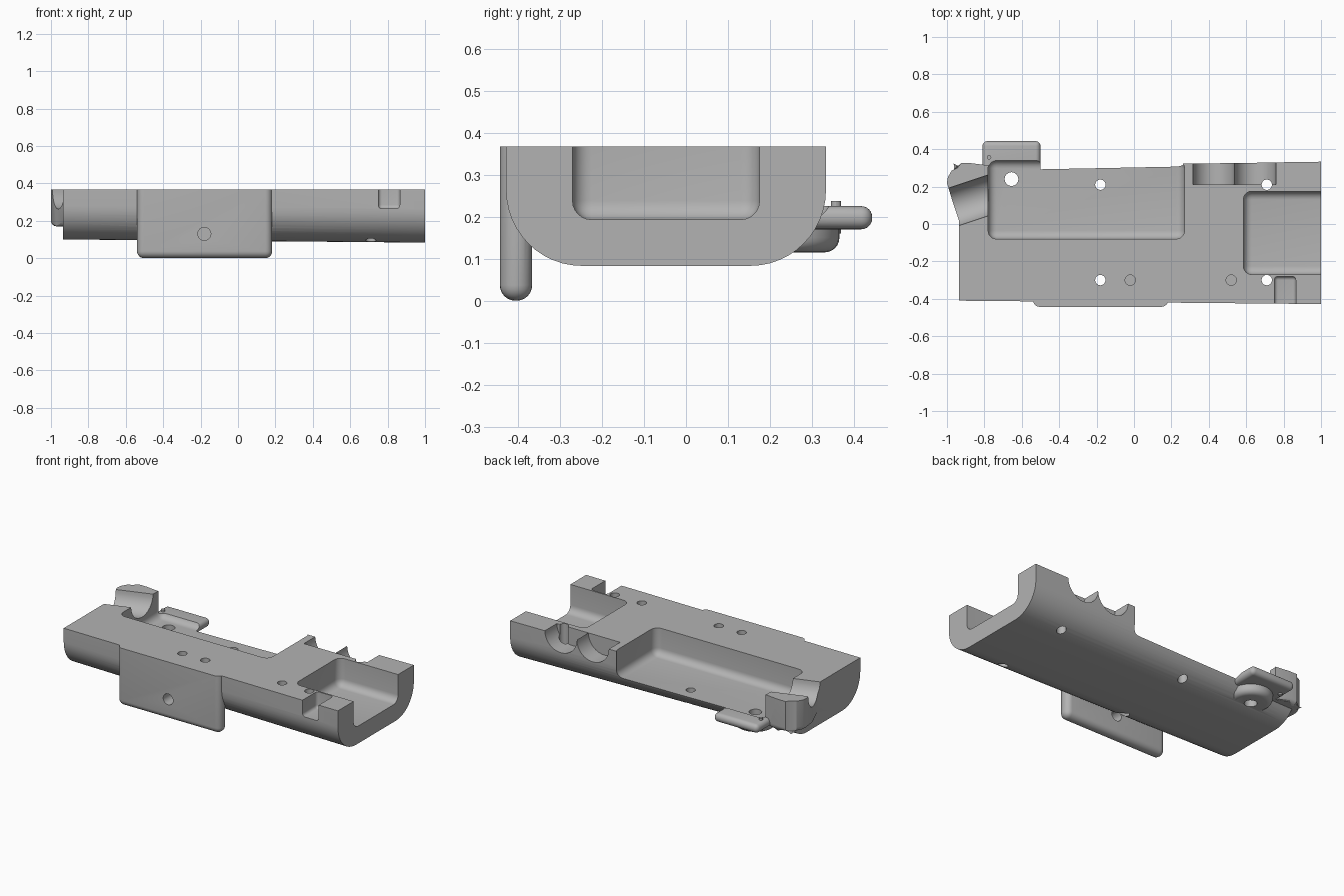
import bpy, bmesh, math
from mathutils import Matrix, Vector

if "Cube" in bpy.data.objects:
    bpy.data.objects.remove(bpy.data.objects["Cube"])

TOP = 0.367
grey = bpy.data.materials.new("plain_grey")
grey.use_nodes = True
grey.diffuse_color = (0.45, 0.45, 0.45, 1)
grey.node_tree.nodes["Principled BSDF"].inputs["Base Color"].default_value = grey.diffuse_color


def make(name, bm):
    bmesh.ops.recalc_face_normals(bm, faces=bm.faces)
    mesh = bpy.data.meshes.new(name)
    bm.to_mesh(mesh)
    bm.free()
    mesh.materials.append(grey)
    ob = bpy.data.objects.new(name, mesh)
    bpy.context.collection.objects.link(ob)
    return ob


def round_edges(bm, edges, r):
    bmesh.ops.bevel(bm, geom=edges, offset=r, segments=6, profile=0.5,
                    affect='EDGES', clamp_overlap=True)


def box(name, lo, hi, r=0):
    bm = bmesh.new()
    bmesh.ops.create_cube(bm, size=1)
    for v in bm.verts:
        v.co = Vector([(a + b) / 2 + c * (b - a) for a, b, c in zip(lo, hi, v.co)])
    if r:
        round_edges(bm, bm.edges[:], r)
    return make(name, bm)


def rod(name, start, end, r, sides=24, rounding=0):
    start, end = Vector(start), Vector(end)
    axis = end - start
    bm = bmesh.new()
    place = Matrix.Translation((start + end) / 2) @ axis.to_track_quat('Z', 'Y').to_matrix().to_4x4()
    bmesh.ops.create_cone(bm, cap_ends=True, segments=sides, radius1=r, radius2=r,
                          depth=axis.length, matrix=place)
    if rounding:
        low = min(v.co.z for v in bm.verts) + 0.001
        round_edges(bm, [e for e in bm.edges if all(v.co.z < low for v in e.verts)], rounding)
    return make(name, bm)


def prism(name, rings):
    bm = bmesh.new()
    a, b = [[bm.verts.new(p) for p in ring] for ring in rings]
    bm.faces.new(a)
    bm.faces.new(b)
    for i in range(len(a)):
        j = (i + 1) % len(a)
        bm.faces.new((a[i], a[j], b[j], b[i]))
    return bm


def combine(target, tool, operation):
    mod = target.modifiers.new(tool.name, 'BOOLEAN')
    mod.operation, mod.object, mod.solver = operation, tool, 'EXACT'
    bpy.context.view_layer.objects.active = target
    bpy.ops.object.modifier_apply(modifier=mod.name)
    bpy.data.objects.remove(tool)


# Main body: a tapered trough section with round lower edges
def section(x, front, back, bottom, r=0.18):
    pts = [(x, front, TOP)]
    for cy, first in ((front + r, 180), (back - r, 270)):
        for i in range(13):
            t = math.radians(first + i * 7.5)
            pts.append((x, cy + r * math.cos(t), bottom + r + r * math.sin(t)))
    return pts + [(x, back, TOP)]


body = make("receiver_body", prism("body", [section(-0.935, -0.41, 0.305, 0.1),
                                            section(1.0, -0.428, 0.333, 0.083)]))

# Corner lug with a rounded underside
outline = [(-0.93, 0.0), (-0.97, 0.12), (-1.0, 0.22), (-0.995, 0.25), (-0.975, 0.285),
           (-0.945, 0.3), (-0.925, 0.325), (-0.87, 0.325), (-0.75, 0.31), (-0.75, 0.0)]
bm = prism("lug", [[(x, y, z) for x, y in outline] for z in (0.17, TOP)])
round_edges(bm, [e for e in bm.edges if all(v.co.z < 0.18 for v in e.verts)], 0.03)
lug = make("corner_lug", bm)

# Joined solids
for part in (
    box("front_plate", (-0.54, -0.443, 0), (0.183, -0.366, 0.5), 0.037),
    lug,
    rod("hole_boss", (-0.655, 0.24, 0.115), (-0.655, 0.24, 0.21), 0.125, 32, 0.035),
    box("back_tab", (-0.81, 0.2, 0.17), (-0.5, 0.443, 0.225), 0.026),
):
    combine(body, part, 'UNION')

# Pockets, notch and top trim
cutters = [
    box("top_trim", (-2, -1, TOP), (2, 1, 1)),
    box("long_pocket", (-0.78, -0.08, 0.197), (0.27, 0.343, 0.6), 0.045),
    box("end_pocket", (0.585, -0.27, 0.193), (1.3, 0.175, 0.6), 0.045),
    box("front_notch", (0.75, -0.6, 0.265), (0.865, -0.28, 0.6), 0.02),
]
# Round scoops along the back and the slanted channel
for x in (0.426, 0.648):
    cutters.append(rod("back_scoop", (x, 0.21, TOP), (x, 0.6, TOP), 0.111, 32))
cutters.append(rod("slanted_channel", (-1.12, 0.04, TOP), (-0.7, 0.18, TOP), 0.104, 32))

# Vertical through holes, blind holes and the front hole
for x, y, r, low in ((-0.18, 0.21, 0.028, -0.1), (0.71, 0.21, 0.028, -0.1),
                     (-0.18, -0.3, 0.028, -0.1), (0.71, -0.3, 0.028, -0.1),
                     (-0.655, 0.24, 0.037, -0.1),
                     (-0.02, -0.3, 0.028, 0.25), (0.52, -0.3, 0.028, 0.25)):
    cutters.append(rod("vertical_hole", (x, y, low), (x, y, 0.6), r, 16))
cutters.append(rod("front_hole", (-0.18, -0.6, 0.13), (-0.18, -0.25, 0.13), 0.035, 16))
for cutter in cutters:
    combine(body, cutter, 'DIFFERENCE')

# Small pin on the back tab
pin = rod("tab_pin", (-0.775, 0.357, 0.16), (-0.775, 0.357, 0.237), 0.012, 12)

for ob in (body, pin):
    bpy.ops.object.select_all(action='DESELECT')
    ob.select_set(True)
    bpy.context.view_layer.objects.active = ob
    bpy.ops.object.shade_smooth_by_angle(angle=math.radians(30))
